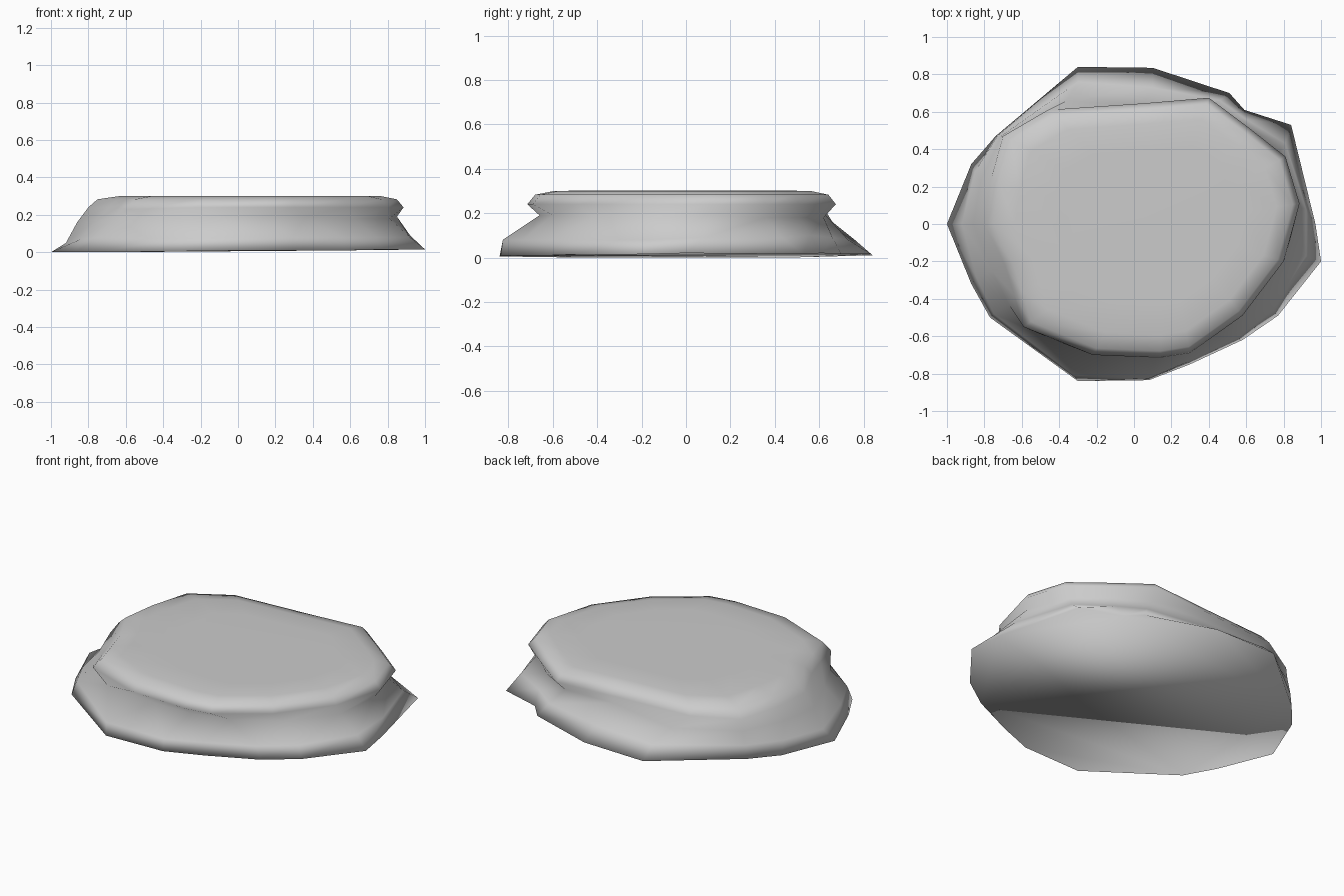
import bpy, bmesh

# Outlines of the stone, counter-clockwise from the right, as (x, y, z)
base = [(1, -.2, .015), (.97, 0, .02), (.84, .53, .015), (.59, .61, .02), (.51, .70, .015),
        (.1, .835, .015), (-.3, .84, .01), (-.74, .47, 0), (-.87, .32, 0), (-1, 0, 0),
        (-.87, -.32, 0), (-.77, -.5, 0), (-.3, -.84, .005), (.08, -.835, .01),
        (.3, -.75, .01), (.58, -.62, .01), (.77, -.49, .015)]
flare = [(.92, -.17, .08), (.92, .08, .09), (.81, .43, .09), (.60, .56, .10), (.46, .66, .09),
         (.1, .73, .08), (-.3, .76, .08), (-.73, .47, .08), (-.85, .28, .07), (-.92, 0, .05),
         (-.84, -.29, .07), (-.75, -.48, .08), (-.32, -.81, .07), (.08, -.825, .08),
         (.29, -.735, .08), (.55, -.61, .08), (.74, -.46, .08)]
waist = [(.81, -.18, .18), (.85, .1, .19), (.76, .36, .18), (.58, .51, .18), (.38, .62, .18),
         (.05, .63, .19), (-.36, .66, .16), (-.71, .47, .16), (-.82, .23, .16), (-.86, 0, .16),
         (-.76, -.25, .17), (-.67, -.43, .18), (-.45, -.61, .18), (-.1, -.66, .19),
         (.14, -.66, .19), (.36, -.60, .19), (.62, -.42, .18)]
rim = [(.80, -.20, .24), (.885, .11, .24), (.81, .36, .24), (.62, .51, .24), (.40, .675, .24),
       (.05, .645, .24), (-.46, .61, .24), (-.70, .47, .23), (-.77, .22, .23), (-.80, 0, .24),
       (-.69, -.22, .24), (-.64, -.38, .24), (-.59, -.55, .23), (-.22, -.70, .24),
       (.14, -.715, .24), (.30, -.69, .24), (.58, -.49, .24)]


def scaled(ring, s, z, cx=.17):
    return [(cx + (x - cx) * s, y * s, z) for x, y, _ in ring]


# Loft from the underside to the flat top
rings = [base, flare, waist, rim,
         scaled(rim, .95, .283), scaled(rim, .83, .3), scaled(rim, .6, .302)]
bm = bmesh.new()
loops = [[bm.verts.new(p) for p in ring] for ring in rings]
n = len(base)
for lo, hi in zip(loops, loops[1:]):
    for i in range(n):
        j = (i + 1) % n
        bm.faces.new((lo[i], lo[j], hi[j], hi[i]))
bm.faces.new(loops[0][::-1])
bm.faces.new(loops[-1])
for f in bm.faces:
    f.smooth = True

mesh = bpy.data.meshes.new("flat_stone")
bm.to_mesh(mesh)
bm.free()
stone = bpy.data.objects.new("flat_stone", mesh)
bpy.context.collection.objects.link(stone)

grey = bpy.data.materials.new("stone grey")
grey.diffuse_color = (.6, .6, .6, 1)
mesh.materials.append(grey)
